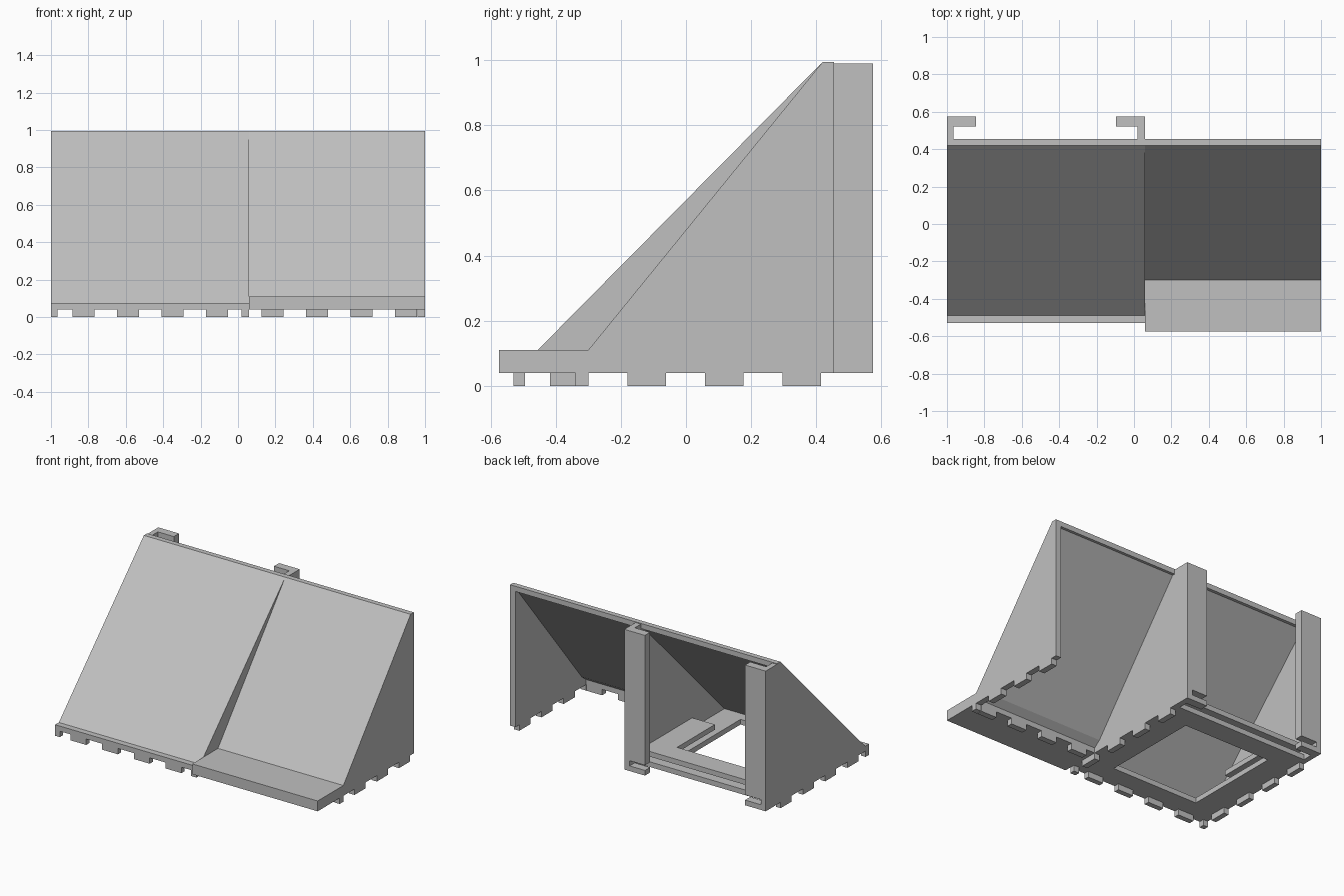
import bpy, bmesh

if "Cube" in bpy.data.objects:
    bpy.data.objects.remove(bpy.data.objects["Cube"])

# Single plain material
grey = bpy.data.materials.new("plain_grey")
grey.use_nodes = True
COLOR = (0.53, 0.53, 0.53, 1)
grey.diffuse_color = COLOR
grey.node_tree.nodes["Principled BSDF"].inputs["Base Color"].default_value = COLOR

T = 0.035               # sheet thickness
BASE, FLOOR = 0.04, 0.075
SLOT = 0.11             # top of the sliding slot
TOP, BACK, REAR = 0.995, 0.455, 0.575
RIGHT, MID, LEFT = -1.0, 0.06, 1.0


def prism(name, profile, axis, start, end):
    """Extrude a closed 2D profile along x (profile is y, z) or z (profile is x, y)."""
    bm = bmesh.new()
    place = (lambda a, b: (start, a, b)) if axis == "x" else (lambda a, b: (a, b, start))
    face = bm.faces.new([bm.verts.new(place(a, b)) for a, b in profile])
    new = bmesh.ops.extrude_face_region(bm, geom=[face])["geom"]
    d = end - start
    bmesh.ops.translate(bm, vec=(d, 0, 0) if axis == "x" else (0, 0, d),
                        verts=[v for v in new if isinstance(v, bmesh.types.BMVert)])
    bmesh.ops.recalc_face_normals(bm, faces=bm.faces)
    mesh = bpy.data.meshes.new(name)
    bm.to_mesh(mesh)
    bm.free()
    mesh.materials.append(grey)
    obj = bpy.data.objects.new(name, mesh)
    bpy.context.collection.objects.link(obj)
    return obj


def box(name, x0, x1, y0, y1, z0, z1):
    return prism(name, [(x0, y0), (x1, y0), (x1, y1), (x0, y1)], "z", z0, z1)


def slope_panel(name, x0, x1, foot_y, foot_z, offset):
    """Slanted sheet with a thin top rail."""
    run = (0.42 - foot_y) / (TOP - foot_z)
    rail = TOP - T
    inner_y = foot_y + offset + run * (rail - foot_z)
    prism(name, [(foot_y, foot_z), (0.42, TOP), (BACK, TOP), (BACK, rail),
                 (inner_y, rail), (foot_y + offset, foot_z)], "x", x0, x1)


# Slanted front sheets
slope_panel("right_slope", RIGHT, MID, -0.49, FLOOR, 0.049)
slope_panel("left_slope", MID, LEFT, -0.30, SLOT, 0.045)

# Side walls
long_wall = [(-0.53, BASE), (-0.53, FLOOR), (-0.49, FLOOR), (0.42, TOP),
             (BACK, TOP), (BACK, 0.99), (REAR, 0.99), (REAR, BASE)]
prism("right_wall", long_wall, "x", RIGHT, RIGHT + T)
prism("middle_wall", long_wall, "x", MID - 0.04, MID)
prism("left_wall", [(-0.30, BASE), (-0.30, SLOT), (0.42, TOP), (BACK, TOP), (BACK, BASE)],
      "x", LEFT - 0.04, LEFT)

# Front step of the left bay
box("front_step", MID, LEFT, -0.575, -0.30, BASE, SLOT)
prism("step_back_fill", [(-0.30, BASE), (-0.30, SLOT), (-0.255, SLOT), (-0.30, FLOOR)],
      "x", MID, LEFT - 0.04)

# Floor ring of the right bay
IN0, IN1 = RIGHT + T, MID - 0.04
HOLE0, HOLE1, HOLE_FRONT, HOLE_BACK = -0.80, -0.15, -0.37, 0.31
box("floor_front", IN0, IN1, -0.53, HOLE_FRONT, BASE, FLOOR)
box("floor_back", IN0, IN1, HOLE_BACK, BACK, BASE, FLOOR)
box("floor_right", IN0, HOLE0, HOLE_FRONT, HOLE_BACK, BASE, FLOOR)
box("floor_left", HOLE1, IN1, HOLE_FRONT, HOLE_BACK, BASE, FLOOR)

# Raised U-shaped ledge above the sliding slot
ledge_front = -0.095
prism("raised_ledge", [(IN0, ledge_front), (HOLE0, ledge_front), (HOLE0, HOLE_BACK),
                       (HOLE1, HOLE_BACK), (HOLE1, ledge_front), (IN1, ledge_front),
                       (IN1, BACK), (IN0, BACK)], "z", SLOT, SLOT + T)

# Rear channel lips with a slot above each foot
for side, x0, x1 in (("right", IN0, -0.845), ("middle", -0.095, IN1)):
    box(side + "_rear_lip", x0, x1, 0.52, REAR, SLOT, 0.99)
    box(side + "_rear_foot", x0, x1, 0.52, REAR, BASE, FLOOR)

# Tabs under the front edges
PITCH, TAB = 0.238, 0.118
for i in range(4):
    x = -0.885 + i * PITCH
    box("right_front_tab", x, x + TAB, -0.53, -0.495, 0, BASE)
    x = 0.125 + i * PITCH
    box("left_front_tab", x, x + TAB, -0.34, -0.30, 0, BASE)

# Tabs under the side walls
for side, x0, x1 in (("right", RIGHT, IN0), ("middle", IN1, MID), ("left", LEFT - 0.04, LEFT)):
    if side == "left":
        box("left_corner_tab", x0, x1, -0.34, -0.30, 0, BASE)
    else:
        box(side + "_corner_tab", x0, x1, -0.53, -0.495, 0, BASE)
    for i in range(1 if side == "left" else 0, 4):
        y = -0.418 + i * PITCH
        box(side + "_side_tab", x0, x1, y, y + TAB, 0, BASE)
